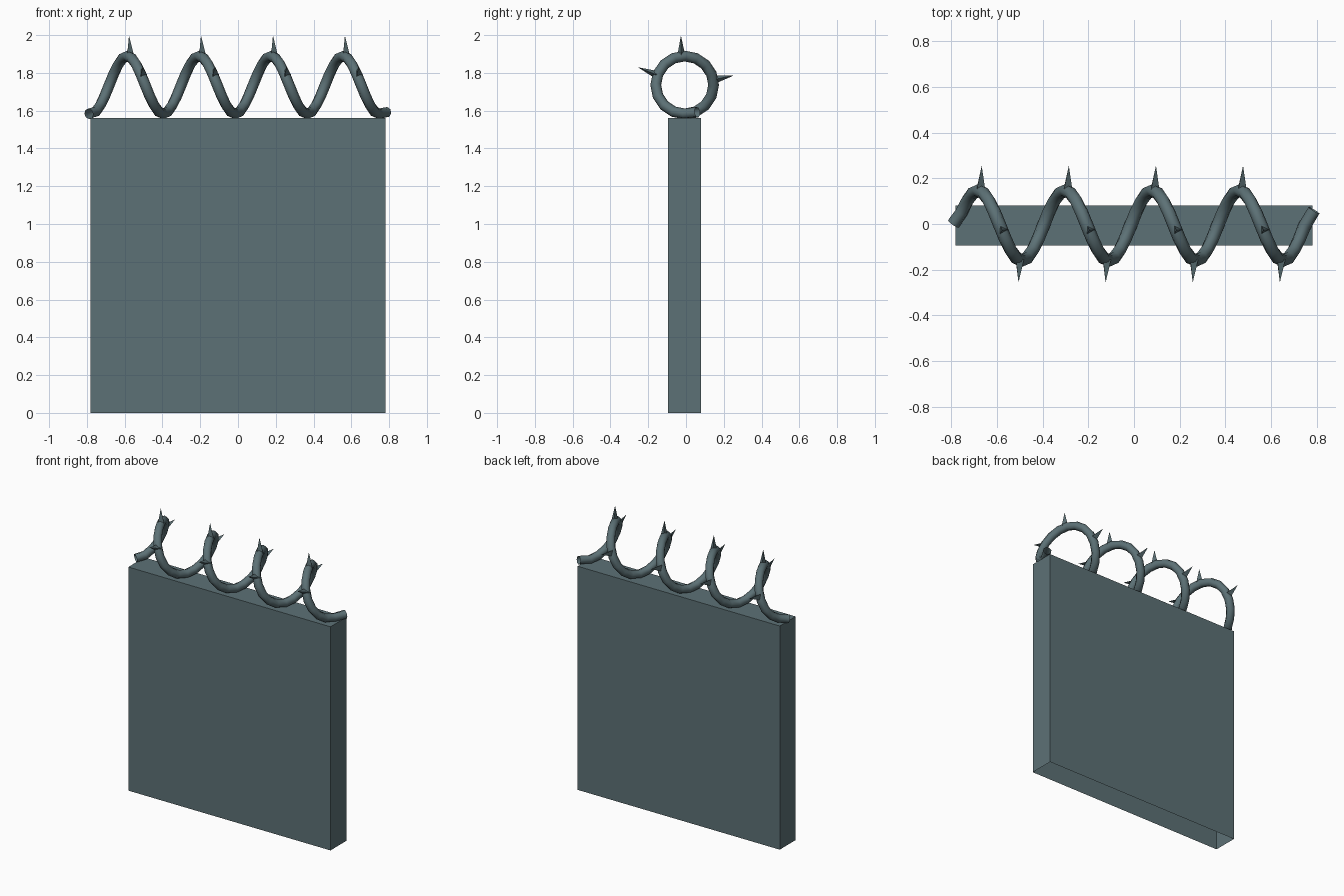
import bpy, bmesh, math
from mathutils import Vector

if "Cube" in bpy.data.objects:
    bpy.data.objects.remove(bpy.data.objects["Cube"])

slate = bpy.data.materials.new("slate grey")
slate.diffuse_color = (0.108, 0.165, 0.18, 1)
slate.use_nodes = True
slate.node_tree.nodes["Principled BSDF"].inputs["Base Color"].default_value = slate.diffuse_color


def make_object(name, bm):
    bmesh.ops.recalc_face_normals(bm, faces=bm.faces)
    mesh = bpy.data.meshes.new(name)
    bm.to_mesh(mesh)
    bm.free()
    mesh.materials.append(slate)
    obj = bpy.data.objects.new(name, mesh)
    bpy.context.collection.objects.link(obj)
    return obj


# Wall slab, open underneath
bm = bmesh.new()
bmesh.ops.create_cube(bm, size=1)
for v in bm.verts:
    v.co = (v.co.x * 1.56, v.co.y * 0.175 - 0.007, (v.co.z + 0.5) * 1.56)
bottom = [f for f in bm.faces if f.calc_center_median().z < 0.01]
bmesh.ops.delete(bm, geom=bottom, context='FACES_ONLY')
make_object("wall", bm)

# Coil of wire: four turns along x, swept with an open-ended round tube
PITCH, START, RADIUS, TUBE = 0.381, -0.777, 0.153, 0.0285
CY, CZ, STEPS, SIDES = -0.007, 1.736, 16, 8


def coil_point(turns):
    a = turns * math.tau
    return Vector((START + PITCH * turns, CY + RADIUS * math.sin(a), CZ - RADIUS * math.cos(a)))


path = [Vector((-0.79, 0.0, 1.583))]
path += [coil_point(i / STEPS) for i in range(1, 4 * STEPS + 1)]
path.append(Vector((0.787, 0.06, 1.592)))

bm = bmesh.new()
rings = []
for i, p in enumerate(path):
    tangent = (path[min(i + 1, len(path) - 1)] - path[max(i - 1, 0)]).normalized()
    outward = Vector((0, p.y - CY, p.z - CZ))
    outward = (outward - tangent * outward.dot(tangent)).normalized()
    side = tangent.cross(outward)
    rings.append([bm.verts.new(p + TUBE * (outward * math.cos(a) + side * math.sin(a)))
                  for a in (math.tau * k / SIDES for k in range(SIDES))])
for r0, r1 in zip(rings, rings[1:]):
    for k in range(SIDES):
        n = (k + 1) % SIDES
        bm.faces.new((r0[k], r0[n], r1[n], r1[k]))
for f in bm.faces:
    f.smooth = True
make_object("wire_coil", bm)

# Three-sided barbs: three on every turn, pointing outward
barbs = [
    ((-0.675, 0.155, 1.766), (-0.666, 0.255, 1.787)),
    ((-0.575, -0.025, 1.893), (-0.577, -0.027, 1.998)),
    ((-0.505, -0.155, 1.790), (-0.505, -0.255, 1.830)),
]
bm = bmesh.new()
for turn in range(4):
    shift = Vector((PITCH * turn, 0, 0))
    for base, tip in barbs:
        base, tip = Vector(base) + shift, Vector(tip) + shift
        axis = (tip - base).normalized()
        u = (Vector((1, 0, 0)) - axis * axis.x).normalized()
        w = axis.cross(u)
        top = bm.verts.new(tip)
        foot = [bm.verts.new(base + 0.024 * (u * math.cos(a) + w * math.sin(a)))
                for a in (math.tau * k / 3 for k in range(3))]
        for k in range(3):
            bm.faces.new((foot[k], foot[(k + 1) % 3], top))
        bm.faces.new(foot)
make_object("barbs", bm)
